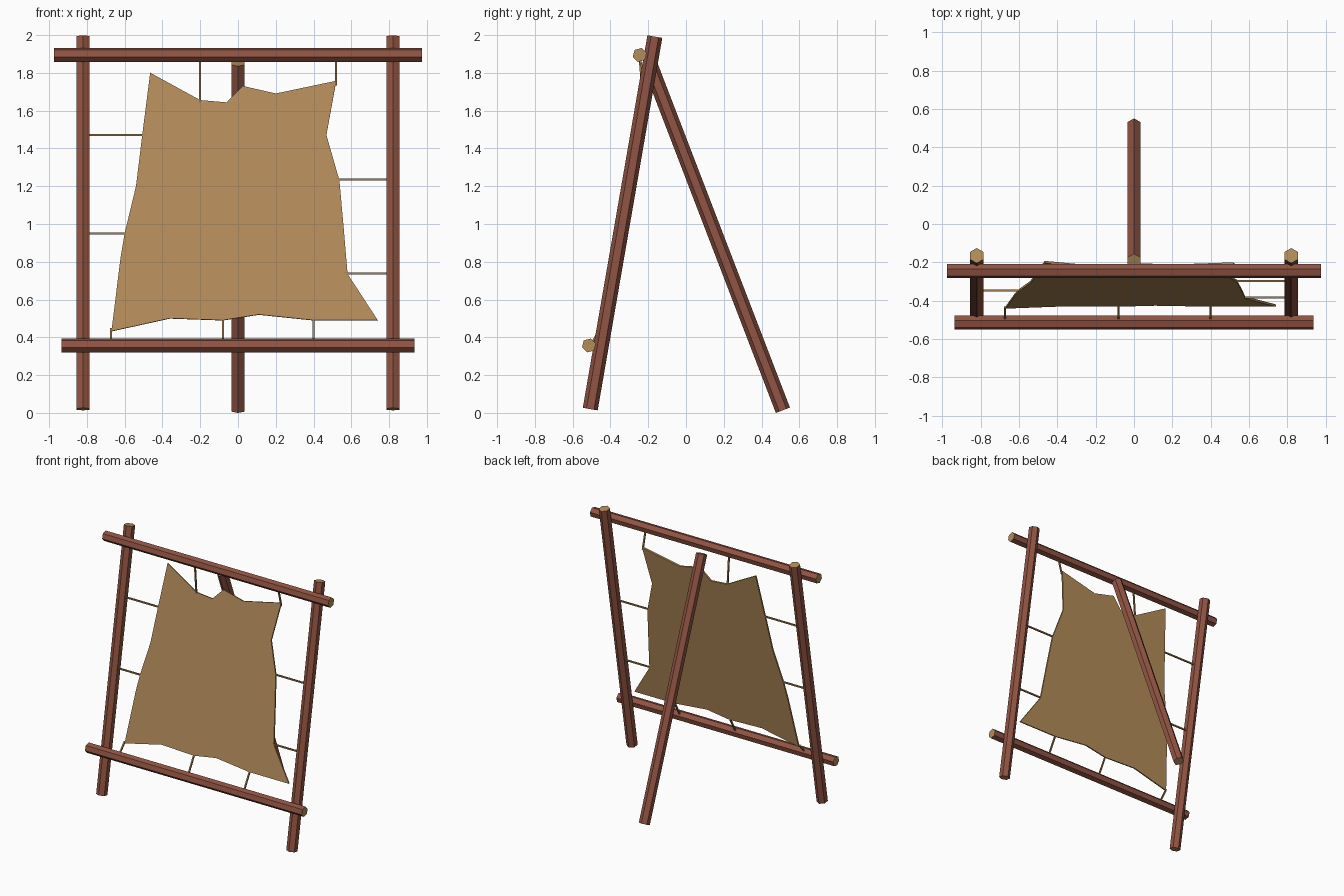
import bpy, bmesh, math
from mathutils import Vector, Matrix

if "Cube" in bpy.data.objects:
    bpy.data.objects.remove(bpy.data.objects["Cube"])


def material(name, col):
    m = bpy.data.materials.new(name)
    m.diffuse_color = (*col, 1)
    m.use_nodes = True
    m.node_tree.nodes["Principled BSDF"].inputs["Base Color"].default_value = m.diffuse_color
    return m


BARK = material("red_brown_bark", (0.283, 0.089, 0.056))
CUT = material("pale_cut_wood", (0.456, 0.270, 0.100))
HIDE = material("tan_hide", (0.462, 0.262, 0.102))
CORD = material("cord", (0.350, 0.205, 0.080))


def pole(name, a, b, r, turn=0.0, sides=6, side_mat=BARK, cap_mat=CUT):
    """Faceted pole from a to b; turn spins the section about its axis."""
    a, b = Vector(a), Vector(b)
    w = (b - a).normalized()
    ref = Vector((0, 1, 0)) if abs(w.y) < 0.9 else Vector((0, 0, 1))
    u = (ref - w * ref.dot(w)).normalized()
    v = w.cross(u)
    bm = bmesh.new()
    rings = []
    for p in (a, b):
        ring = []
        for i in range(sides):
            t = turn + 2 * math.pi * i / sides
            ring.append(bm.verts.new(p + u * r * math.cos(t) + v * r * math.sin(t)))
        rings.append(ring)
    for i in range(sides):
        j = (i + 1) % sides
        bm.faces.new((rings[0][i], rings[0][j], rings[1][j], rings[1][i]))
    for ring in (rings[0][::-1], rings[1]):
        bm.faces.new(ring).material_index = 1
    return finish(name, bm, side_mat, cap_mat)


def finish(name, bm, *mats):
    bmesh.ops.recalc_face_normals(bm, faces=bm.faces)
    me = bpy.data.meshes.new(name)
    bm.to_mesh(me)
    bm.free()
    for m in mats:
        me.materials.append(m)
    ob = bpy.data.objects.new(name, me)
    bpy.context.collection.objects.link(ob)
    return ob


# Plane of the leaning front frame
Y0, Z0, Y1, Z1 = -0.507, 0.02, -0.165, 1.992


def plane_y(z):
    return Y0 + (z - Z0) * (Y1 - Y0) / (Z1 - Z0)


# Two leaning front posts
for side, s in (("left", -1), ("right", 1)):
    pole("front_post_" + side, (0.82 * s, Y0, Z0), (0.82 * s, Y1, Z1), 0.04)

# Cross bars in front of the posts, and the rear prop
TOP, BOT = (-0.245, 1.895), (-0.514, 0.357)
pole("top_bar", (-0.975, *TOP), (0.975, *TOP), 0.038, math.radians(15))
pole("bottom_bar", (-0.935, *BOT), (0.935, *BOT), 0.038, math.radians(15))
pole("rear_prop", (0, 0.513, 0.014), (0, -0.193, 1.85), 0.04)

# Stretched hide with ragged outline (x, z), laid in the frame plane
outline = [(-0.465, 1.80), (-0.20, 1.655), (-0.06, 1.643), (0.025, 1.73), (0.20, 1.69),
           (0.52, 1.757), (0.468, 1.47), (0.537, 1.23), (0.562, 0.95), (0.58, 0.735),
           (0.74, 0.49), (0.40, 0.49), (0.11, 0.52), (-0.08, 0.49), (-0.36, 0.50),
           (-0.67, 0.432), (-0.622, 0.82), (-0.60, 0.95), (-0.54, 1.20), (-0.507, 1.47)]
bm = bmesh.new()
n = Vector((0, -(Z1 - Z0), Y1 - Y0)).normalized() * 0.006
front = [bm.verts.new(Vector((x, plane_y(z), z)) + n) for x, z in outline]
back = [bm.verts.new(Vector((x, plane_y(z), z)) - n) for x, z in outline]
caps = [bm.faces.new(front), bm.faces.new(back[::-1])]
for i in range(len(outline)):
    j = (i + 1) % len(outline)
    bm.faces.new((front[j], front[i], back[i], back[j]))
bmesh.ops.triangulate(bm, faces=caps)
finish("hide", bm, HIDE)


def cord(name, a, b):
    pole(name, a, b, 0.0075, math.radians(45), 4, CORD, CORD)


# Side cords tied to the posts
for i, (x, z) in enumerate([(-0.49, 1.47), (-0.585, 0.95), (0.52, 1.235), (0.56, 0.737)]):
    cord(f"side_cord_{i + 1}", (math.copysign(0.80, x), plane_y(z), z), (x, plane_y(z), z))

# Cords up to the top bar and down to the bottom bar
for i, (x, z) in enumerate([(-0.20, 1.64), (0.52, 1.735)]):
    cord(f"top_cord_{i + 1}", (x, TOP[0], TOP[1] - 0.02), (x, plane_y(z), z))
for i, (x, z) in enumerate([(-0.673, 0.445), (-0.08, 0.50), (0.40, 0.50)]):
    cord(f"bottom_cord_{i + 1}", (x, BOT[0] + 0.02, BOT[1] + 0.02), (x, plane_y(z), z))
